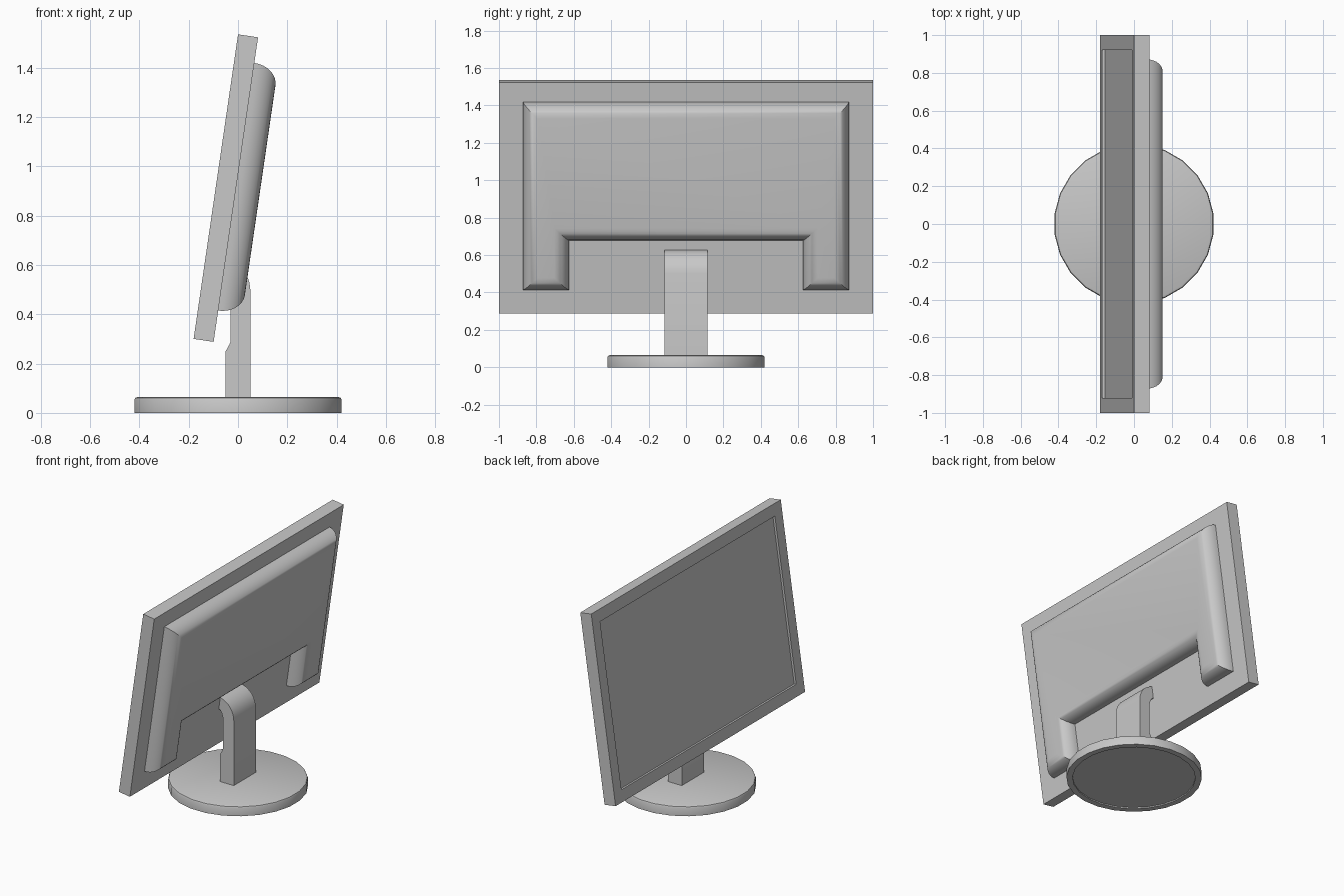
import bpy, bmesh, math

cube = bpy.data.objects.get("Cube")
if cube:
    bpy.data.objects.remove(cube, do_unlink=True)

# One plain grey for every part
grey = bpy.data.materials.new("light_grey")
grey.use_nodes = True
grey.diffuse_color = (0.58, 0.58, 0.58, 1)
bsdf = next(n for n in grey.node_tree.nodes if n.type == 'BSDF_PRINCIPLED')
bsdf.inputs["Base Color"].default_value = grey.diffuse_color

TILT = math.radians(8.3)
WIDTH, HEIGHT, THICK = 2.0, 1.248, 0.082


def finish(name, bm, tilted=False):
    """Turn a bmesh into a shaded object, leaning it back with the screen if asked."""
    bmesh.ops.recalc_face_normals(bm, faces=bm.faces)
    mesh = bpy.data.meshes.new(name)
    bm.to_mesh(mesh)
    bm.free()
    obj = bpy.data.objects.new(name, mesh)
    bpy.context.collection.objects.link(obj)
    mesh.materials.append(grey)
    if tilted:
        obj.location = (-0.18, 0, 0.30)
        obj.rotation_euler = (0, TILT, 0)
    bpy.ops.object.select_all(action='DESELECT')
    obj.select_set(True)
    bpy.context.view_layer.objects.active = obj
    bpy.ops.object.shade_smooth_by_angle(angle=math.radians(30))
    return obj


def loft(bm, rings):
    """Skin a list of closed rings and cap both ends."""
    loops = [[bm.verts.new(p) for p in ring] for ring in rings]
    for a, b in zip(loops, loops[1:]):
        for i in range(len(a)):
            j = (i + 1) % len(a)
            bm.faces.new((a[i], a[j], b[j], b[i]))
    bm.faces.new(loops[0])
    bm.faces.new(loops[-1])


# Screen panel: slab with a recessed display on its front
bm = bmesh.new()
bmesh.ops.create_cube(bm, size=1)
bmesh.ops.scale(bm, vec=(THICK, WIDTH, HEIGHT), verts=bm.verts)
bmesh.ops.translate(bm, vec=(THICK / 2, 0, HEIGHT / 2), verts=bm.verts)
front = min(bm.faces, key=lambda f: f.calc_center_median().x)
bmesh.ops.inset_region(bm, faces=[front], thickness=0.11)
walls = bmesh.ops.inset_region(bm, faces=[front], thickness=0.0005)
bmesh.ops.translate(bm, vec=(0.015, 0, 0), verts=front.verts)
finish("screen_panel", bm, tilted=True)

# Rear housing: arch outline (y, height, inward y, inward height), rounded over
half = [(0.625, 0.396, 1, 1), (0.625, 0.128, 1, 1),
        (0.872, 0.128, -1, 1), (0.872, 1.143, -1, -1)]
outline = half + [(-y, s, -dy, ds) for y, s, dy, ds in reversed(half)]
STEPS, INSET, DEPTH = 8, 0.078, 0.098
rings = []
for k in range(STEPS + 1):
    a = math.pi / 2 * k / STEPS
    inset = INSET * (1 - math.cos(a))
    t = THICK + DEPTH * math.sin(a)
    rings.append([(t, y + dy * inset, s + ds * inset) for y, s, dy, ds in outline])
bm = bmesh.new()
loft(bm, rings)
finish("rear_housing", bm, tilted=True)

# Stand neck: side profile (x, z) that bends forward into the panel
profile = [(-0.05, 0.05), (0.05, 0.05), (0.05, 0.50), (0.046, 0.53),
           (0.035, 0.56), (0.015, 0.59), (-0.015, 0.613), (-0.05, 0.628),
           (-0.075, 0.628), (-0.085, 0.55), (-0.052, 0.545), (-0.038, 0.525),
           (-0.03, 0.495), (-0.03, 0.29), (-0.036, 0.275), (-0.05, 0.25)]
bm = bmesh.new()
loft(bm, [[(x, y, z) for x, z in profile] for y in (-0.116, 0.116)])
finish("stand_neck", bm)

# Round base: lathe of (radius, z), with a shallow hollow underneath
SIDES = 24
section = [(0.385, 0.008), (0.385, 0), (0.424, 0), (0.424, 0.052),
           (0.420, 0.061), (0.410, 0.065)]
rings = []
for r, z in section:
    angles = [2 * math.pi * (i + 0.5) / SIDES for i in range(SIDES)]
    rings.append([(r * math.cos(a), r * math.sin(a), z) for a in angles])
bm = bmesh.new()
loft(bm, rings)
finish("round_base", bm)
